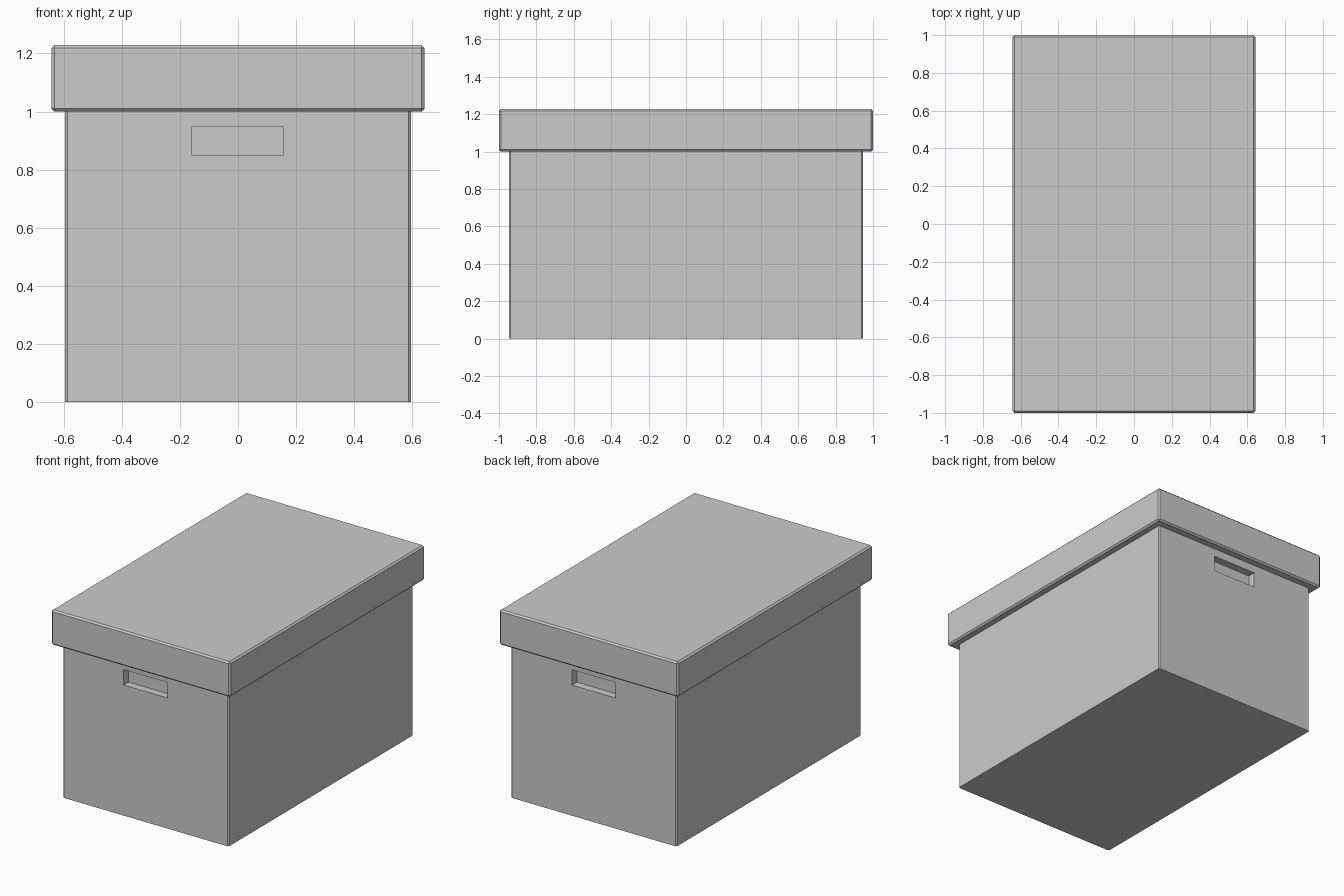
import bpy, bmesh
from mathutils import Vector

if "Cube" in bpy.data.objects:
    bpy.data.objects.remove(bpy.data.objects["Cube"])


def box(name, lo, hi, bevel=0.0, vertical_only=False):
    """Axis-aligned box between two corners with an optional one-step chamfer."""
    lo, hi = Vector(lo), Vector(hi)
    bm = bmesh.new()
    bmesh.ops.create_cube(bm, size=1)
    bmesh.ops.scale(bm, vec=hi - lo, verts=bm.verts)
    bmesh.ops.translate(bm, vec=(lo + hi) / 2, verts=bm.verts)
    if bevel:
        edges = [e for e in bm.edges if not vertical_only
                 or abs(e.verts[0].co.z - e.verts[1].co.z) > 1e-4]
        bmesh.ops.bevel(bm, geom=edges, offset=bevel, offset_type='OFFSET',
                        segments=1, profile=0.5, affect='EDGES')
    mesh = bpy.data.meshes.new(name)
    bm.to_mesh(mesh)
    bm.free()
    obj = bpy.data.objects.new(name, mesh)
    bpy.context.collection.objects.link(obj)
    return obj


# Box body with chamfered upright corners
body = box("box_body", (-0.595, -0.947, 0), (0.595, 0.947, 1.005), 0.008, True)

# Hand-hold recesses in both ends
for side, y0, y1 in (("front", -1.1, -0.897), ("back", 0.897, 1.1)):
    cutter = box(f"{side}_handle_cutter", (-0.158, y0, 0.848), (0.155, y1, 0.948))
    cutter.hide_render = True
    cutter.hide_set(True)
    cut = body.modifiers.new(f"{side}_handle", 'BOOLEAN')
    cut.operation = 'DIFFERENCE'
    cut.solver = 'EXACT'
    cut.object = cutter

# Overhanging lid, chamfered all round
box("lid", (-0.642, -1, 1.0), (0.642, 1, 1.228), 0.01)
